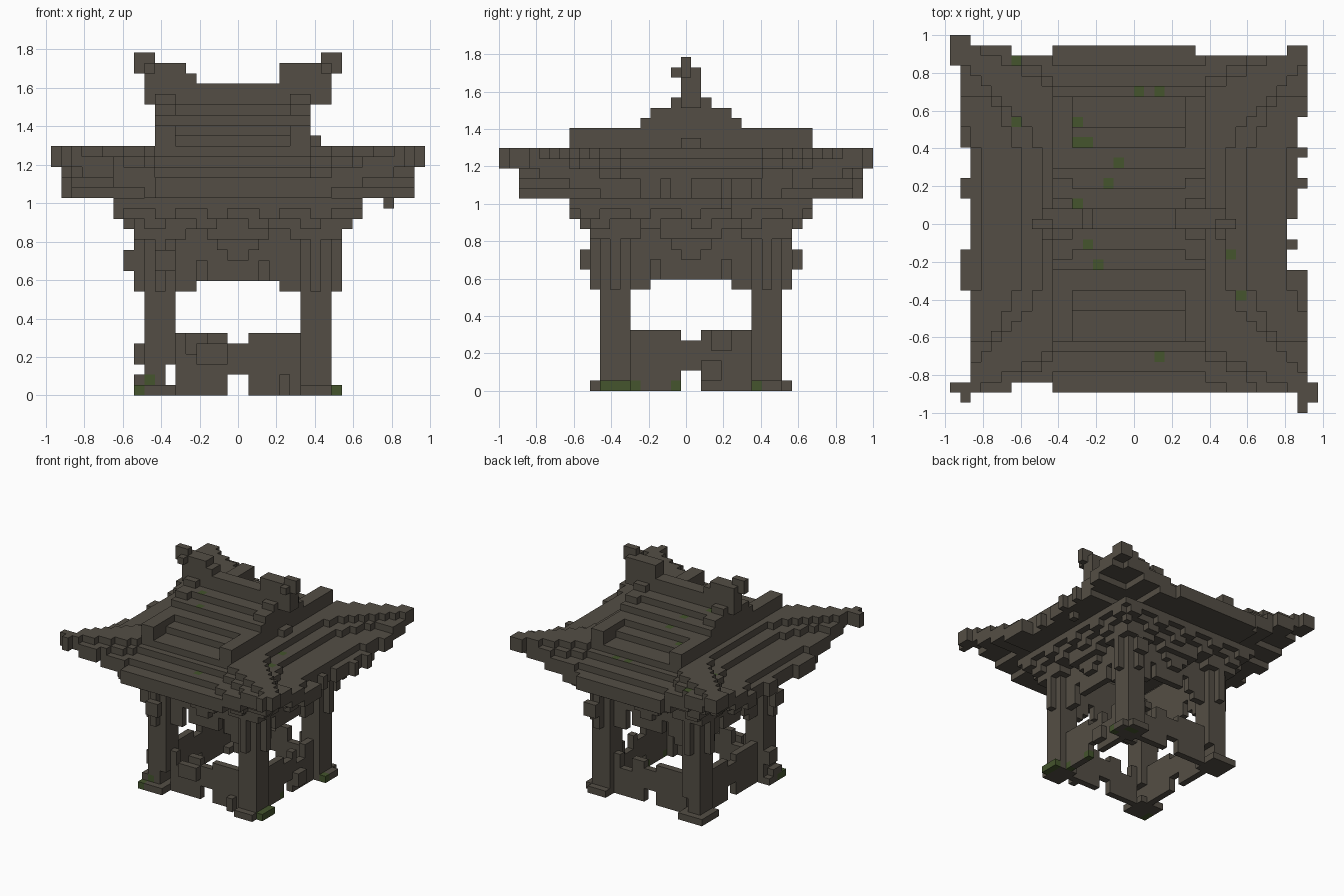
import bpy, bmesh
from mathutils import Vector

if "Cube" in bpy.data.objects:
    bpy.data.objects.remove(bpy.data.objects["Cube"], do_unlink=True)

V = 2 / 37  # block size


def material(name, color):
    m = bpy.data.materials.new(name)
    m.use_nodes = True
    m.diffuse_color = (*color, 1)
    m.node_tree.nodes["Principled BSDF"].inputs["Base Color"].default_value = (*color, 1)
    return m


STONE = material("weathered stone", (0.088, 0.076, 0.059))
MOSS = material("green moss", (0.058, 0.09, 0.026))


def box(x0, x1, y0, y1, z0, z1):
    return {(x, y, z) for x in range(x0, x1) for y in range(y0, y1) for z in range(z0, z1)}


def quad(cells):
    """Mirror cells to all four corners."""
    return {(a, b, z) for x, y, z in cells for a in (x, -1 - x) for b in (y, -1 - y)}


def swap(cells):
    """Add the same cells turned onto the neighbouring sides."""
    return cells | {(y, x, z) for x, y, z in cells}


def ring(r0, r1, z0, z1):
    return box(-r1, r1, -r1, r1, z0, z1) - box(-r0, r0, -r0, r0, z0, z1)


parts = {}

# Feet and corner columns
parts["column_feet"] = (quad(box(6, 10, 6, 10, 0, 1)) - box(9, 10, 9, 10, 0, 1)
                        - box(9, 10, -10, -9, 0, 1))
parts["columns"] = quad(box(6, 9, 6, 9, 0, 17)) - box(-7, -6, -9, 9, 1, 3)
parts["columns"] |= box(-10, -9, -8, -6, 3, 5) | box(-10, -9, -9, -7, 1, 2)

# Low broken railing on each side
rail = swap(quad(box(1, 6, 7, 8, 0, 6) | box(0, 1, 7, 8, 2, 5)))
rail -= box(-5, -3, -8, -7, 4, 6) | box(3, 5, 7, 8, 4, 6) | box(7, 8, 2, 4, 4, 6)
rail |= box(-4, -1, -9, -8, 3, 5) | box(4, 5, -9, -8, 0, 2) | box(8, 9, 1, 3, 1, 3)
parts["railing"] = rail

# Upper wall with a shallow arch and a few worn holes
wall = swap(quad(box(0, 6, 7, 8, 11, 17)))
for x, y in ((-4, -8), (2, -8), (-3, 7), (3, 7), (7, -4), (7, 3), (-8, -3), (-8, 2)):
    wall -= box(x, x + 1, y, y + 1, 11, 13)
parts["upper_wall"] = wall

# Cross-shaped brackets on the columns, and one in the middle of each side
arms = swap(quad(box(4, 10, 7, 8, 10, 16))) | quad(box(5, 10, 5, 10, 15, 16))
arms |= box(-11, -10, -8, -6, 12, 14) | box(7, 9, 10, 11, 12, 14) | box(-8, -6, -11, -10, 12, 14)
parts["column_brackets"] = arms
mid = set()
for step in range(3):
    mid |= box(0, 1 + step, 8, 9 + step // 2, 13 + step, 17)
parts["middle_brackets"] = swap(quad(mid))

# Corbelled beams under the eaves with spaced blocks
beams = ring(7, 10, 16, 18) | ring(8, 12, 18, 19) | ring(10, 11, 17, 18)
beams |= {c for c in ring(10, 11, 16, 17) | ring(11, 12, 17, 18)
          if (c[0] + c[1]) % 5 < 2}
beams |= box(14, 15, 3, 4, 18, 19)
parts["eave_beams"] = beams


def height(r, steps):
    """Top of a stepped slope at distance r from the middle."""
    return next((z for reach, z in steps if r < reach), 21)


FIELD = ((1, 29), (3, 28), (5, 27), (7, 26), (9, 25), (12, 24), (13, 23), (15, 22))
SKIRT = ((9, 24), (11, 23), (15, 22))

# Hipped skirt and gabled field, bending upwards to the corners
roof, hips = set(), set()
for x in range(-17, 17):
    for y in range(-17, 17):
        ax, ay = abs(x + 0.5), abs(y + 0.5)
        r, s = max(ax, ay), min(ax, ay)
        gable = -8 <= x < 7
        base = 19 + (s > 9) + (s > 12) + (s > 15)
        if gable:
            top = height(ay, FIELD)
        else:
            bent = r - max(0, s - 6) / 2
            top = min(24, height(bent, FIELD if ay > ax else SKIRT))
        if r > 9:
            top = max(top, base + 2)
        roof |= box(x, x + 1, y, y + 1, base, top)
        if not gable and r > 8 and ax - ay in (-1, 0, 1):
            hips |= box(x, x + 1, y, y + 1, top, 24)

# Worn eave edges
for x0, x1, y0, y1 in [(16, 17, -5, 3), (15, 16, -5, -3), (15, 16, -2, 0), (16, 17, 4, 6),
                       (16, 17, 7, 10), (-17, -16, -16, -7), (-17, -16, -3, 2),
                       (-17, -16, 4, 7), (-12, -8, 16, 17), (6, 15, 16, 17),
                       (-12, -8, -17, -16)]:
    worn = box(x0, x1, y0, y1, 18, 25)
    roof -= worn
    hips -= worn
parts["roof"] = roof
parts["hip_ridges"] = hips

# Upturned corner tips
parts["corner_tips"] = (box(-18, -16, 15, 18, 22, 24) | box(16, 18, -18, -16, 22, 24)
                        | box(-18, -16, -17, -16, 22, 24) | box(-17, -16, -18, -16, 22, 24)
                        | box(16, 17, -19, -18, 22, 24))

# Ridges running down the gable ends
verge = box(7, 8, -1, 1, 24, 25)
for reach, top in ((12, 26), (5, 27), (4, 28), (2, 29)):
    verge |= box(-8, -6, -reach, reach, 22, top) | box(5, 7, -reach, reach, 22, top)
parts["gable_ridges"] = verge - roof

# Main ridge, stepped up towards its ends
main = box(-9, 9, -1, 1, 28, 30) | box(-9, -4, -1, 1, 30, 31) | box(4, 9, -1, 1, 30, 31)
main |= box(-9, -5, -1, 1, 31, 32) | box(4, 8, -1, 1, 31, 32)
parts["main_ridge"] = main - roof
parts["ridge_ornaments"] = (box(-10, -8, -1, 0, 31, 33) | box(8, 10, -1, 0, 31, 33)
                            | box(-9, -8, -2, 1, 31, 32) | box(8, 9, -2, 1, 31, 32))

# Moss on the feet, and on upward faces of the roof
solid = set().union(*parts.values())
foot_moss = (box(9, 10, -9, -6, 0, 1) | box(7, 8, -2, -1, 0, 1) | box(9, 10, 6, 7, 0, 1)
             | box(7, 9, 8, 9, 0, 1) | box(-10, -9, -10, -8, 0, 1) | box(-9, -8, -9, -8, 1, 2)
             | box(7, 8, -6, -5, 0, 1))
roof_moss = set()
for x, y in [(-12, 15), (0, 12), (2, 12), (-12, 9), (-6, 9), (-6, 7), (-5, 7), (-2, 5),
             (-3, 3), (-6, 1), (-5, -3), (-4, -5), (9, -4), (10, -8), (2, -14)]:
    roof_moss.add((x, y, max(c[2] for c in solid if c[:2] == (x, y))))

# Turn each part's blocks into a mesh of its outer faces
AXES = [Vector(a) for a in ((1, 0, 0), (0, 1, 0), (0, 0, 1))]


def build(name, cells):
    bm = bmesh.new()
    for cell in sorted(cells):
        centre = Vector(cell) + Vector((0.5, 1, 0.5))
        for i in range(3):
            for sign in (1, -1):
                n = AXES[i] * sign
                if tuple(int(c + d) for c, d in zip(cell, n)) in solid:
                    continue
                u = AXES[(i + 1) % 3] / 2
                w = AXES[(i + 2) % 3] / 2 * sign
                mid = centre + n / 2
                f = bm.faces.new([bm.verts.new((mid + p) * V)
                                  for p in (-u - w, u - w, u + w, w - u)])
                f.material_index = int(cell in foot_moss or (cell in roof_moss and n.z > 0))
    bmesh.ops.remove_doubles(bm, verts=bm.verts, dist=V / 20)
    mesh = bpy.data.meshes.new(name)
    bm.to_mesh(mesh)
    bm.free()
    mesh.materials.append(STONE)
    mesh.materials.append(MOSS)
    bpy.context.collection.objects.link(bpy.data.objects.new(name, mesh))


for part, cells in parts.items():
    build(part, cells)
